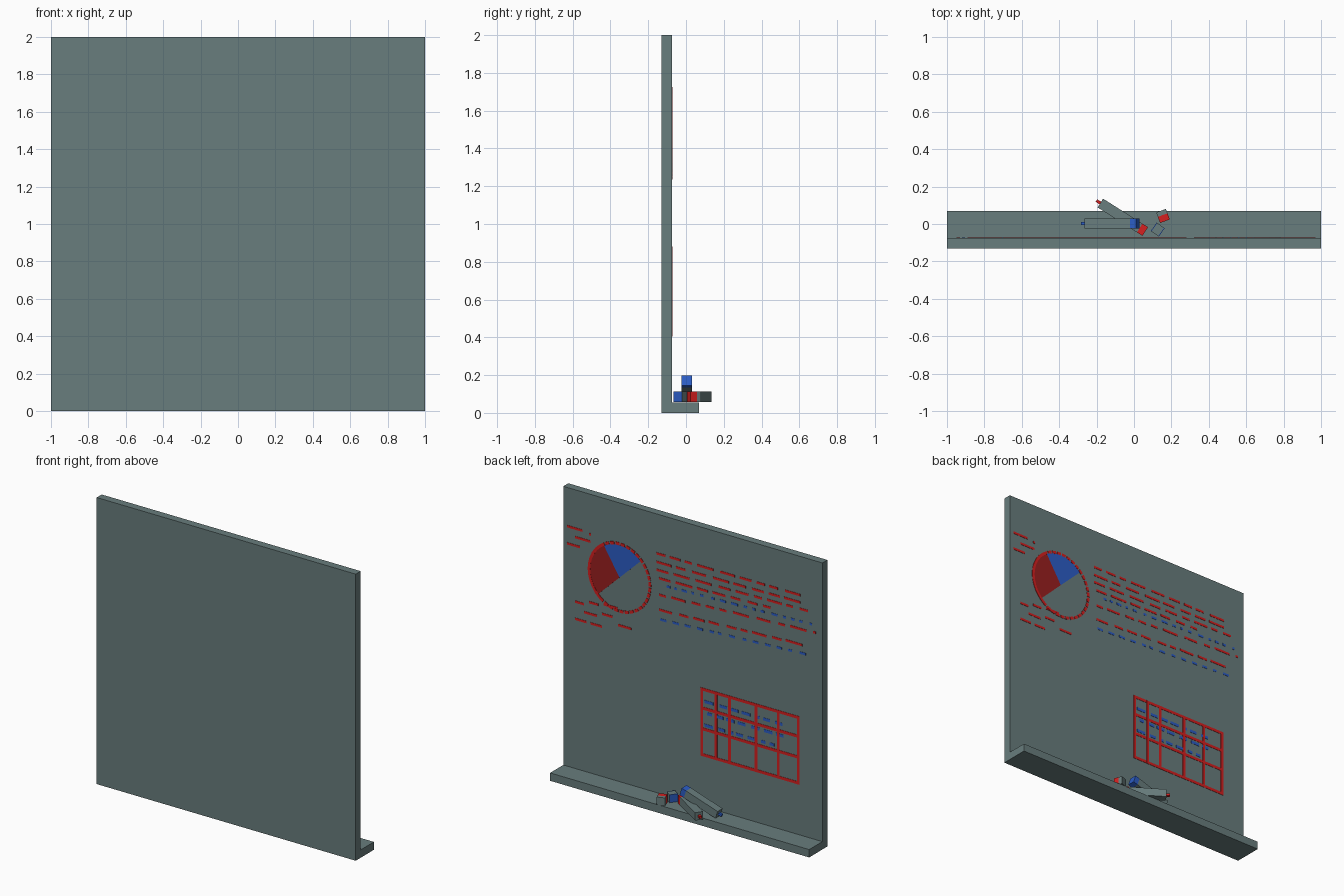
import bpy, bmesh, math, random
from mathutils import Matrix, Vector

if "Cube" in bpy.data.objects:
    bpy.data.objects.remove(bpy.data.objects["Cube"])

random.seed(4)
FACE = -0.075          # writing surface of the board


def material(name, rgb):
    m = bpy.data.materials.new(name)
    m.diffuse_color = (*rgb, 1)
    m.use_nodes = True
    m.node_tree.nodes["Principled BSDF"].inputs["Base Color"].default_value = m.diffuse_color
    return m


GREY = material("slate grey", (0.14, 0.205, 0.205))
RED = material("ink red", (0.66, 0.014, 0.014))
DARK_RED = material("chart dark red", (0.32, 0.014, 0.014))
BLUE = material("ink blue", (0.025, 0.11, 0.56))


def finish(name, bm, mats):
    bmesh.ops.recalc_face_normals(bm, faces=bm.faces)
    me = bpy.data.meshes.new(name)
    bm.to_mesh(me)
    bm.free()
    for m in mats:
        me.materials.append(m)
    ob = bpy.data.objects.new(name, me)
    bpy.context.collection.objects.link(ob)
    return ob


def add_box(bm, lo, hi, mat=0, matrix=Matrix()):
    lo, hi = Vector(lo), Vector(hi)
    m = matrix @ Matrix.Translation((lo + hi) / 2) @ Matrix.Diagonal((*(hi - lo), 1))
    verts = bmesh.ops.create_cube(bm, size=1, matrix=m)["verts"]
    for f in {f for v in verts for f in v.link_faces}:
        f.material_index = mat


def add_mark(bm, x0, x1, z, h=0.016):
    """Thin ink stroke on the writing surface."""
    add_box(bm, (min(x0, x1), FACE - 0.001, z - h / 2), (max(x0, x1), FACE + 0.002, z + h / 2))


def add_prism(bm, outline, y0, y1):
    """Extrude an (x, z) outline along y."""
    a = bm.faces.new([bm.verts.new((x, y0, z)) for x, z in outline])
    r = bmesh.ops.extrude_face_region(bm, geom=[a])
    bmesh.ops.translate(bm, vec=(0, y1 - y0, 0),
                        verts=[v for v in r["geom"] if isinstance(v, bmesh.types.BMVert)])


# Board with pen tray: one L profile swept along x
bm = bmesh.new()
profile = [(-0.13, 0), (0.07, 0), (0.07, 0.055), (FACE, 0.055), (FACE, 2), (-0.13, 2)]
f = bm.faces.new([bm.verts.new((-1, y, z)) for y, z in profile])
r = bmesh.ops.extrude_face_region(bm, geom=[f])
bmesh.ops.translate(bm, vec=(2, 0, 0), verts=[v for v in r["geom"] if isinstance(v, bmesh.types.BMVert)])
finish("board_and_tray", bm, [GREY])


# Scribbled lines: broken strokes running towards -x
def scribble(name, rows, mat, dash, gap, h):
    bm = bmesh.new()
    for x0, x1, z0, z1 in rows:
        x = x0
        while x > x1 + 0.01:
            end = max(x - random.uniform(*dash), x1)
            t = (x0 - (x + end) / 2) / (x0 - x1)
            add_mark(bm, x, end, z0 + (z1 - z0) * t, h)
            x = end - random.uniform(*gap)
    finish(name, bm, [mat])


scribble("red_writing", [(0.28, -0.89, 1.725, 1.73), (0.28, -0.89, 1.665, 1.68),
                         (0.28, -0.89, 1.61, 1.635), (0.26, -0.6, 1.555, 1.58),
                         (0.26, -0.95, 1.44, 1.5), (0.26, -0.88, 1.335, 1.39)],
         RED, (0.05, 0.13), (0.03, 0.06), 0.016)
scribble("blue_writing", [(0.2, -0.92, 1.515, 1.55), (0.25, -0.88, 1.27, 1.33)],
         BLUE, (0.02, 0.05), (0.03, 0.06), 0.016)
scribble("table_writing", [(-0.09, -0.75, 0.79, 0.79), (-0.11, -0.72, 0.71, 0.71),
                           (-0.09, -0.63, 0.625, 0.63)],
         BLUE, (0.03, 0.07), (0.02, 0.05), 0.02)

# Short notes around the pie chart
bm = bmesh.new()
for x0, x1, z in [(0.97, 0.85, 1.73), (0.8, 0.785, 1.72), (0.91, 0.79, 1.67), (0.97, 0.87, 1.61),
                  (0.91, 0.84, 1.22), (0.8, 0.73, 1.245), (0.69, 0.58, 1.26), (0.84, 0.74, 1.165),
                  (0.7, 0.62, 1.19), (0.91, 0.82, 1.1), (0.79, 0.7, 1.1), (0.575, 0.475, 1.145)]:
    add_mark(bm, x0, x1, z, 0.016)
finish("chart_notes", bm, [RED])

# Ruled table
bm = bmesh.new()
for z in (0.872, 0.74, 0.595, 0.415):
    add_mark(bm, -0.06, -0.825, z, 0.02)
for x in (-0.07, -0.18, -0.285, -0.49, -0.66, -0.815):
    add_box(bm, (x - 0.01, FACE - 0.001, 0.405), (x + 0.01, FACE + 0.0025, 0.882))
finish("table_grid", bm, [RED])

# Pie chart, angles as seen by someone facing the board
CX, CZ, R = 0.565, 1.48, 0.235


def polar(radius, deg):
    a = math.radians(deg)
    return CX - radius * math.cos(a), CZ + radius * math.sin(a)


def sector(name, a0, a1, mat):
    bm = bmesh.new()
    arc = [polar(R - 0.008, a0 + (a1 - a0) * i / 14) for i in range(15)]
    add_prism(bm, [(CX, CZ)] + arc, FACE - 0.001, FACE + 0.002)
    finish(name, bm, [mat])


sector("pie_blue_sector", 44, 122, BLUE)
sector("pie_red_sector", 122, 224, DARK_RED)
bm = bmesh.new()
for i in range(36):                         # hand-drawn outline, broken by small gaps
    a = i * 10
    b = a + (10 if 120 <= a < 224 else 7.5)
    add_prism(bm, [polar(R - 0.01, a), polar(R - 0.01, b), polar(R + 0.01, b), polar(R + 0.01, a)],
              FACE - 0.001, FACE + 0.003)
finish("pie_outline", bm, [RED])


# Markers: square barrel, coloured end and nib, from start centre to end centre
def marker(name, start, end, ink):
    start, end = Vector(start), Vector(end)
    d = (end - start).normalized()
    side = Vector((0, 0, 1)).cross(d).normalized()
    rot = Matrix((d, side, d.cross(side))).transposed().to_4x4()
    m = Matrix.Translation(start) @ rot
    n, w = (end - start).length, 0.0275
    bm = bmesh.new()
    add_box(bm, (0, -w, -w), (n - 0.035, w, w), 0, m)
    add_box(bm, (n - 0.035, -w, -w), (n, w, w), 1, m)
    add_box(bm, (-0.025, -0.008, -0.008), (0, 0.008, 0.008), 1, m)
    finish(name, bm, [GREY, ink])


marker("blue_marker", (-0.257, 0.003, 0.083), (0.02, 0.003, 0.172), BLUE)
marker("red_marker", (-0.18, 0.112, 0.086), (0.06, -0.04, 0.086), RED)


# Loose marker caps lying on the tray
def cap(name, x, y, deg, ink, strips):
    m = Matrix.Translation((x, y, 0.085)) @ Matrix.Rotation(math.radians(deg), 4, 'Z')
    bm = bmesh.new()
    for y0, y1, mat in strips:
        add_box(bm, (-0.0275, y0, -0.0275), (0.0275, y1, 0.0275), mat, m)
    finish(name, bm, [GREY, ink])


cap("red_cap", 0.155, 0.043, 20, RED, [(-0.03, 0.005, 1), (0.005, 0.03, 0)])
cap("blue_cap", 0.127, -0.03, 55, BLUE, [(-0.026, -0.022, 1), (-0.022, 0.022, 0), (0.022, 0.026, 1)])
